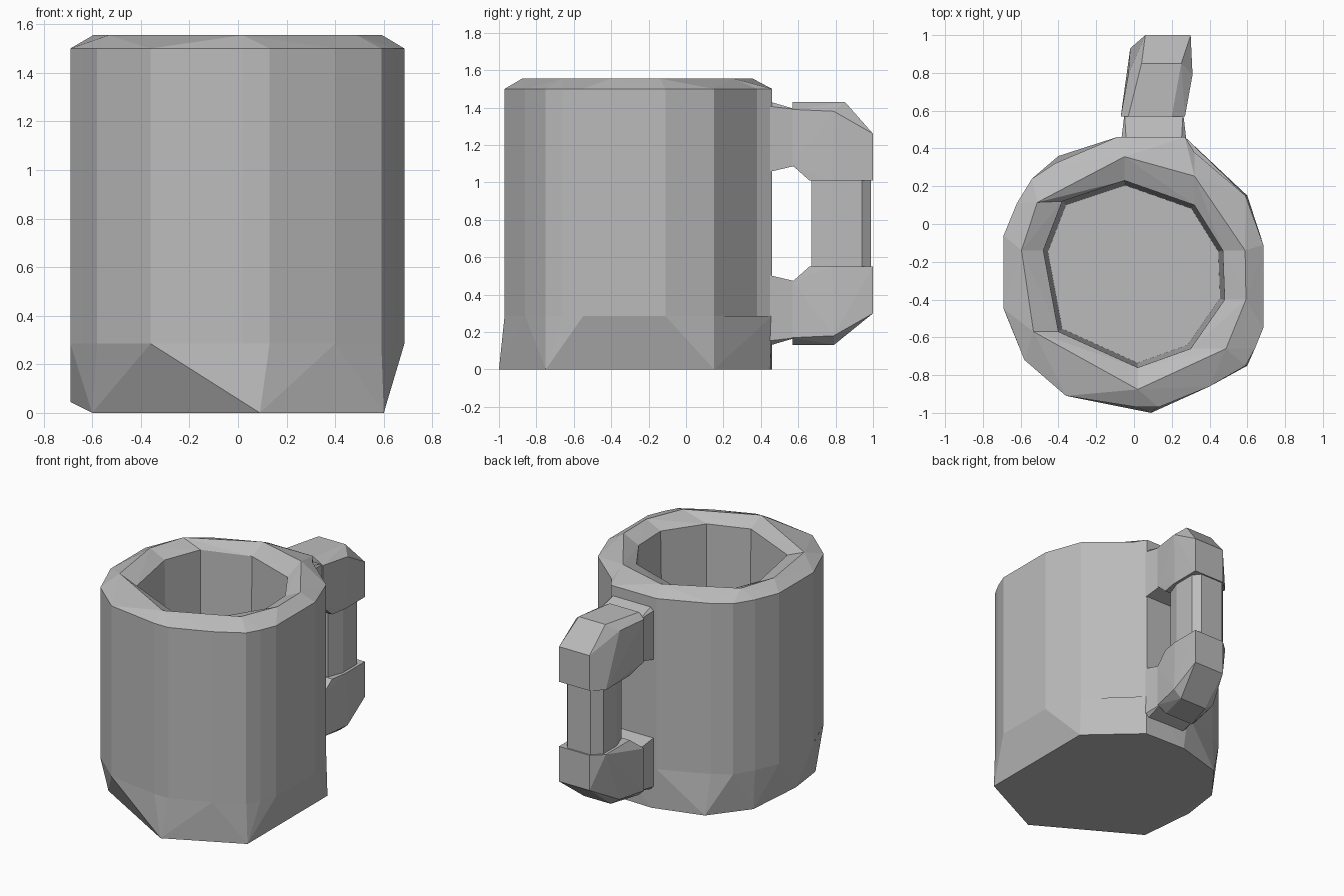
import bpy, bmesh, math
from mathutils import Vector

cube = bpy.data.objects.get("Cube")
if cube:
    bpy.data.objects.remove(cube, do_unlink=True)

grey = bpy.data.materials.new("stone_grey")
grey.use_nodes = True
GREY = (0.5, 0.5, 0.5, 1)
grey.diffuse_color = GREY
grey.node_tree.nodes["Principled BSDF"].inputs["Base Color"].default_value = GREY


def hull(bm, points):
    """Add one faceted convex chunk to the mesh."""
    verts = [bm.verts.new(p) for p in points]
    bmesh.ops.convex_hull(bm, input=verts)
    bmesh.ops.delete(bm, geom=[v for v in verts if v.is_valid and not v.link_faces], context='VERTS')


def make(name, chunks):
    bm = bmesh.new()
    for points in chunks:
        hull(bm, points)
    bmesh.ops.dissolve_limit(bm, angle_limit=math.radians(1), verts=bm.verts, edges=bm.edges)
    bmesh.ops.recalc_face_normals(bm, faces=bm.faces)
    mesh = bpy.data.meshes.new(name)
    bm.to_mesh(mesh)
    bm.free()
    mesh.materials.append(grey)
    obj = bpy.data.objects.new(name, mesh)
    bpy.context.collection.objects.link(obj)
    return obj


def at(points, z):
    return [(x, y, z) for x, y in points]


FLOOR, LIP, TOP = 0.285, 1.5, 1.555
CENTRE = Vector((0, -0.27))

# Wall chunks around the cup: outer outline, then the two inner corners
segments = [
    ([(-.69, -.14), (-.69, -.45), (-.64, -.57)], [(-.48, -.14), (-.40, -.57)]),
    ([(-.64, -.57), (-.58, -.72), (-.36, -.91), (.02, -.97)], [(-.40, -.57), (.02, -.76)]),
    ([(.02, -.97), (.13, -.97), (.4, -.86), (.59, -.75), (.64, -.66)], [(.02, -.76), (.30, -.66)]),
    ([(.64, -.66), (.685, -.55), (.685, -.4)], [(.30, -.66), (.48, -.40)]),
    ([(.685, -.4), (.685, -.14)], [(.48, -.40), (.47, -.14)]),
    ([(.685, -.14), (.685, -.11), (.59, .15), (.32, .38)], [(.47, -.14), (.32, .10)]),
    ([(.32, .38), (.27, .46), (-.05, .46)], [(.32, .10), (-.05, .23)]),
    ([(-.05, .46), (-.09, .46), (-.42, .32), (-.54, .24), (-.62, .11)], [(-.05, .23), (-.38, .12)]),
    ([(-.62, .11), (-.69, -.06), (-.69, -.14)], [(-.38, .12), (-.48, -.14)]),
]
walls = []
for outer, inner in segments:
    # the rim ridge runs between the outer and inner edges
    ends = zip((outer[0], outer[-1]), inner)
    ridge = [Vector(o).lerp(Vector(i), 0.45) for o, i in ends]
    foot = [CENTRE + (Vector(p) - CENTRE) * 0.95 for p in inner]
    walls.append(at(outer, FLOOR) + at(outer, LIP) + at(ridge, TOP)
                 + at(inner, LIP) + at(foot, FLOOR))
make("cup_wall", walls)

# Chunky base, closing the inside as a floor
rim = [p for outer, _ in segments for p in outer[:-1]]
sole = [(-.6, -.6), (.09, -1), (.6, -.75), (.6, .15), (.27, .45), (-.05, .46), (-.4, .36), (-.6, .1)]
make("cup_base", [at(rim, FLOOR) + at(sole, 0) + [(-.69, -.25, .045)]])

# Handle: connector, elbow, grip, elbow, connector
MID = 0.78


def connector(s):
    root = [(x, .42, MID + s * z) for x in (-.07, .28) for z in (.27, .63)]
    tip = [(x, .59, MID + s * z) for x in (-.05, .26) for z in (.31, .61)]
    return root + tip + [(x, .42, MID + s * .66) for x in (-.04, .25)]


def elbow(s, bend):
    pts = [(x, .57, MID + s * z) for x in (-.07, .27) for z in (.31, .61)]
    pts += [(x, .57, MID + s * .65) for x in (-.03, .2)]
    pts += [(x, bend, MID + s * .65) for x in (.04, .25)]
    pts += [(x, .79, MID + s * .6) for x in (-.03, .31)]
    pts += [(x, .66, MID + s * .23) for x in (-.02, .28)]
    pts += [(x, y, MID + s * .23) for x in (-.02, .3) for y in (.78, .93)]
    pts += [(x, 1, MID + s * z) for x in (.06, .3) for z in (.23, .48)]
    return pts


grip = [(.04, .67), (.24, .67), (.28, .78), (.28, .94), (.24, .99), (.06, .99), (0, .93), (0, .78)]
make("handle", [connector(1), elbow(1, .85), at(grip, MID - .25) + at(grip, MID + .25),
                elbow(-1, .79), connector(-1)])
